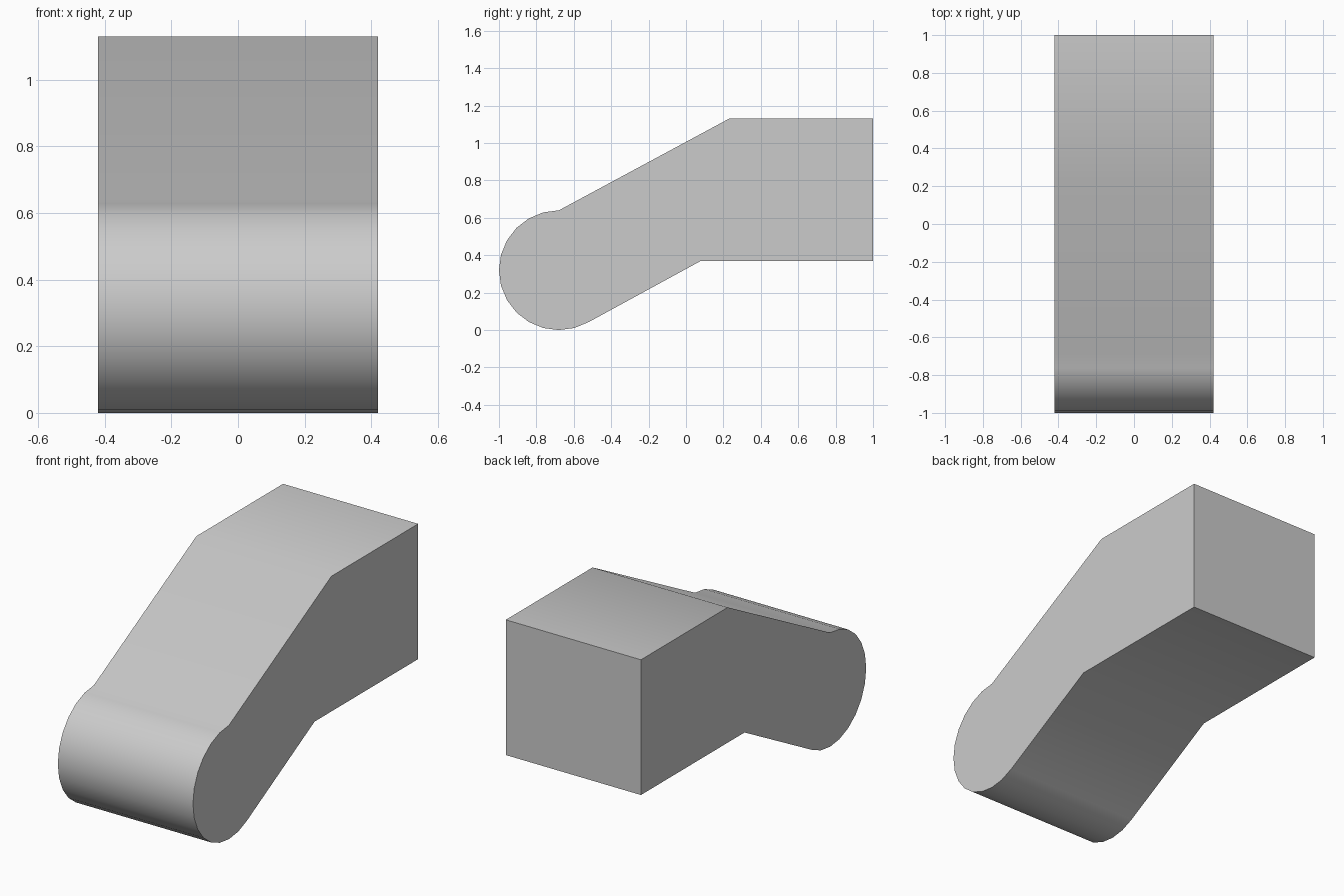
import bpy
import bmesh
from math import cos, sin, radians

cube = bpy.data.objects.get("Cube")
if cube:
    bpy.data.objects.remove(cube, do_unlink=True)

HALF_WIDTH = 0.42
RADIUS = 0.32
NOSE_Y = -0.68

# Plain grey material
grey = bpy.data.materials.new("light grey")
grey.use_nodes = True
colour = (0.6, 0.6, 0.6, 1)
grey.diffuse_color = colour
grey.node_tree.nodes["Principled BSDF"].inputs["Base Color"].default_value = colour

# Side profile: rounded nose, then the sloped arm and the square block
profile = [(NOSE_Y + RADIUS * cos(radians(a)), RADIUS + RADIUS * sin(radians(a)))
           for a in range(90, 301, 15)]
profile += [(0.08, 0.37), (1, 0.37), (1, 1.13), (0.23, 1.13)]

# Extrude the profile across the width
bm = bmesh.new()
side = bm.faces.new([bm.verts.new((-HALF_WIDTH, y, z)) for y, z in profile])
result = bmesh.ops.extrude_face_region(bm, geom=[side], use_keep_orig=True)
moved = [v for v in result["geom"] if isinstance(v, bmesh.types.BMVert)]
bmesh.ops.translate(bm, verts=moved, vec=(2 * HALF_WIDTH, 0, 0))
bmesh.ops.recalc_face_normals(bm, faces=bm.faces)

mesh = bpy.data.meshes.new("angled_arm")
bm.to_mesh(mesh)
bm.free()
mesh.materials.append(grey)
arm = bpy.data.objects.new("angled_arm", mesh)
bpy.context.collection.objects.link(arm)

# Smooth along the outline, sharp at the sides and the back
bpy.ops.object.select_all(action="DESELECT")
arm.select_set(True)
bpy.context.view_layer.objects.active = arm
bpy.ops.object.shade_smooth_by_angle(angle=radians(35))
